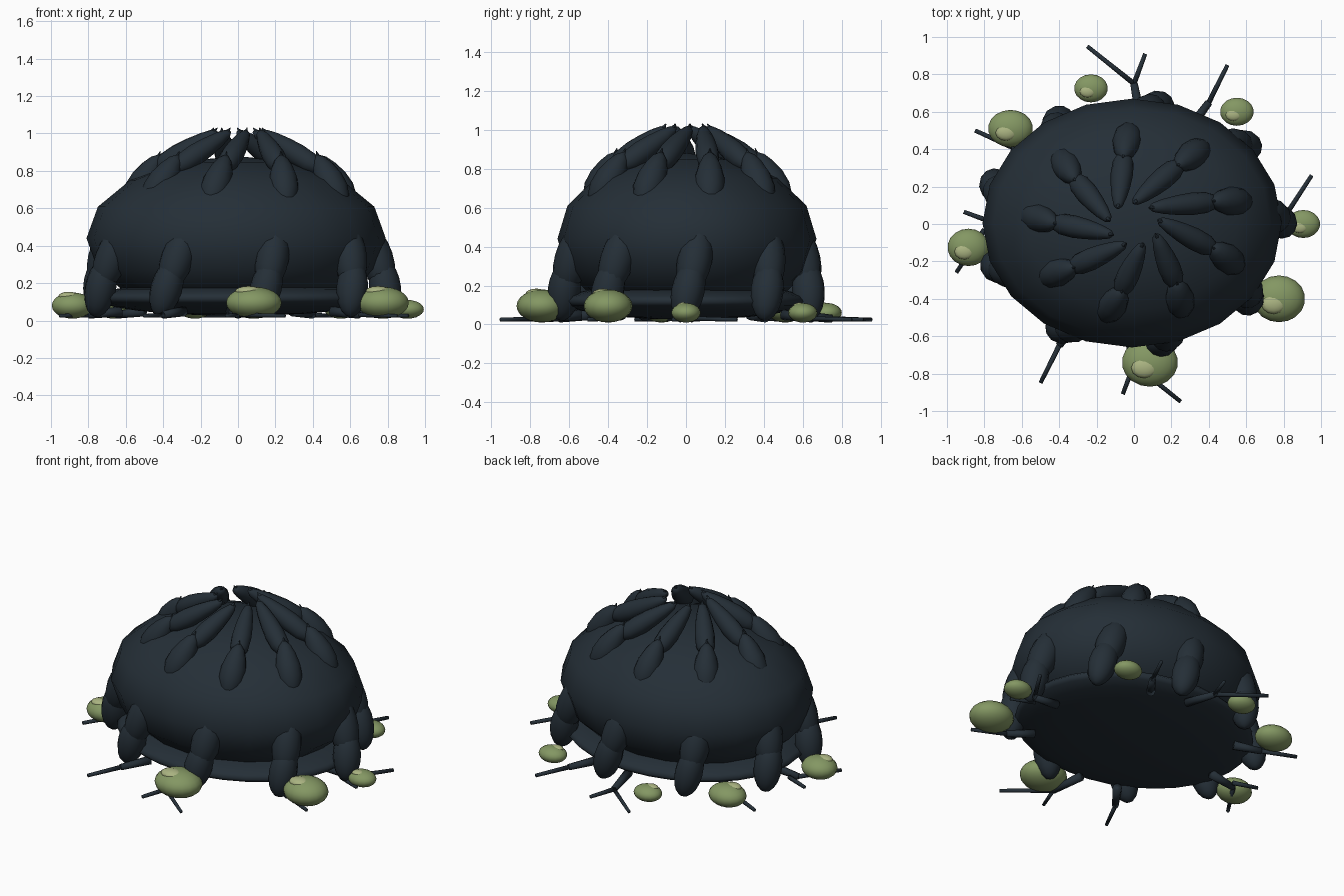
import bpy, bmesh
from math import sin, cos, pi, radians
from mathutils import Vector

if "Cube" in bpy.data.objects:
    bpy.data.objects.remove(bpy.data.objects["Cube"])


def material(name, rgb):
    m = bpy.data.materials.new(name)
    m.diffuse_color = (*rgb, 1)
    m.use_nodes = True
    m.node_tree.nodes["Principled BSDF"].inputs["Base Color"].default_value = m.diffuse_color
    return m


DARK = material("dark_slate", (0.018, 0.028, 0.038))
GREEN = material("moss_green", (0.23, 0.31, 0.125))
PALE = material("pale_green", (0.40, 0.45, 0.22))


def finish(bm, name, mat):
    bmesh.ops.recalc_face_normals(bm, faces=bm.faces)
    me = bpy.data.meshes.new(name)
    for f in bm.faces:
        f.smooth = True
    bm.to_mesh(me)
    bm.free()
    me.materials.append(mat)
    ob = bpy.data.objects.new(name, me)
    bpy.context.collection.objects.link(ob)
    return ob


def ellipsoid(name, loc, size, mat, seg=16, rings=8):
    bm = bmesh.new()
    bmesh.ops.create_uvsphere(bm, u_segments=seg, v_segments=rings, radius=1)
    bmesh.ops.scale(bm, vec=size, verts=bm.verts)
    bmesh.ops.translate(bm, vec=loc, verts=bm.verts)
    # trim the buried underside of the dome so it never pokes through the base
    return finish(bm, name, mat)


def spindle(name, a, b, profile, seg=12):
    """Revolved limb from a to b; profile = (fraction along, radius)."""
    a, b = Vector(a), Vector(b)
    axis = b - a
    rot = axis.to_track_quat('Z', 'Y')
    bm = bmesh.new()
    rings = []
    for t, r in profile:
        rings.append([bm.verts.new(a + axis * t + rot @ Vector(
            (r * cos(2 * pi * i / seg), r * sin(2 * pi * i / seg), 0)))
            for i in range(seg)])
    for p, q in zip(rings, rings[1:]):
        for i in range(seg):
            j = (i + 1) % seg
            bm.faces.new((p[i], p[j], q[j], q[i]))
    bm.faces.new(rings[0])
    bm.faces.new(rings[-1])
    return finish(bm, name, DARK)


def polar(deg, rx, ry, z):
    t = radians(deg)
    return Vector((rx * cos(t), ry * sin(t), z))


def bulb(r, n=10):
    return [(0.5 - 0.5 * cos(pi * i / n), max(r * sin(pi * i / n), 0.002)) for i in range(n + 1)]


# Domed shell, with its buried underside flattened inside the base
shell = ellipsoid("dome_shell", (-0.01, 0.005, 0.44), (0.80, 0.665, 0.44), DARK, 20, 8)
for v in shell.data.vertices:
    v.co.z = max(v.co.z, 0.10)

# Flattened base cushion
ellipsoid("base_cushion", (0, 0, 0.12), (0.765, 0.63, 0.095), DARK, 32, 12)

for k in range(9):
    d = 40 * k
    # Stubby feet around the base: upper and lower lobes
    spindle(f"foot_upper_{k}", polar(d + 8, 0.69, 0.565, 0.51), polar(d + 1, 0.795, 0.645, 0.16), bulb(0.09))
    spindle(f"foot_lower_{k}", polar(d + 4, 0.77, 0.625, 0.33), polar(d - 2, 0.805, 0.65, 0.02), bulb(0.085))

    # Swirling crown petals: outer bulb, inner taper and small claws
    shift = Vector((0.015, 0, 0))
    outer = polar(d + 13, 0.62, 0.525, 0.59) + shift
    joint = polar(d + 20, 0.43, 0.36, 0.885) + shift
    tip = polar(d + 52, 0.13, 0.11, 1.01)
    spindle(f"petal_bulb_{k}", outer, joint,
            [(0, .003), (.06, .035), (.18, .060), (.35, .078), (.55, .077),
             (.75, .060), (.9, .038), (1, .006)])
    spindle(f"petal_inner_{k}", joint.lerp(outer, 0.22) - Vector((0, 0, 0.02)), tip,
            [(0, .003), (.08, .037), (.2, .056), (.4, .060), (.6, .053),
             (.8, .040), (.94, .025), (1, .005)])
    spindle(f"petal_claw_{k}", joint.lerp(outer, 0.12), joint + Vector((0, 0, 0.02)),
            [(0, .018), (1, .002)], 6)
    spindle(f"tip_claw_{k}", tip.lerp(joint, 0.1), tip + Vector((0, 0, 0.02)),
            [(0, .018), (1, .002)], 6)

# Forked twigs lying on the ground, repeated by half-turn symmetry
twigs = [
    ((0.04, 0.54), (0.00, 0.75), [(-0.25, 0.95), (0.06, 0.91)]),
    ((0.29, 0.50), (0.40, 0.65), [(0.50, 0.85)]),
    ((0.62, 0.07), (0.80, 0.07), [(0.95, 0.26), (0.91, -0.06)]),
    ((-0.50, 0.33), (-0.65, 0.41), [(-0.85, 0.50)]),
]
twigs[2] = ((0.62, 0.02), (0.80, 0.03), [(0.95, 0.26)])
for k, (root, fork, ends) in enumerate(twigs):
    for s in (1, -1):
        p = lambda q, z: (q[0] * s, q[1] * s, z)
        spindle(f"twig_stem_{k}_{s}", p(root, 0.05), p(fork, 0.03), [(0, .028), (1, .020)], 8)
        for e, end in enumerate(ends):
            spindle(f"twig_branch_{k}_{s}_{e}", p(fork, 0.03), p(end, 0.025),
                    [(0, .014), (1, .011)], 6)
# Straight side twigs
for s in (1, -1):
    spindle(f"side_twig_{s}", (0.76 * s, -0.01 * s, 0.03), (0.91 * s, -0.065 * s, 0.025),
            [(0, .014), (1, .011)], 6)

# Green pebbles with pale patches: x, y, half-width, half-depth, half-height
pebbles = [
    (0.085, -0.74, 0.15, 0.13, 0.085), (0.775, -0.40, 0.14, 0.125, 0.085),
    (0.905, 0.0, 0.09, 0.075, 0.05), (-0.885, -0.125, 0.112, 0.10, 0.07),
    (-0.66, 0.51, 0.12, 0.10, 0.07), (-0.23, 0.725, 0.09, 0.075, 0.05),
    (0.55, 0.60, 0.09, 0.075, 0.05),
]
for k, (x, y, a, b, c) in enumerate(pebbles):
    z = c + 0.01
    ellipsoid(f"pebble_{k}", (x, y, z), (a, b, c), GREEN, 18, 12)
    ellipsoid(f"pebble_patch_{k}", (x - 0.19 * a, y - 0.22 * b, z + 0.72 * c),
              (0.48 * a, 0.43 * b, 0.33 * c), PALE, 12, 8)
